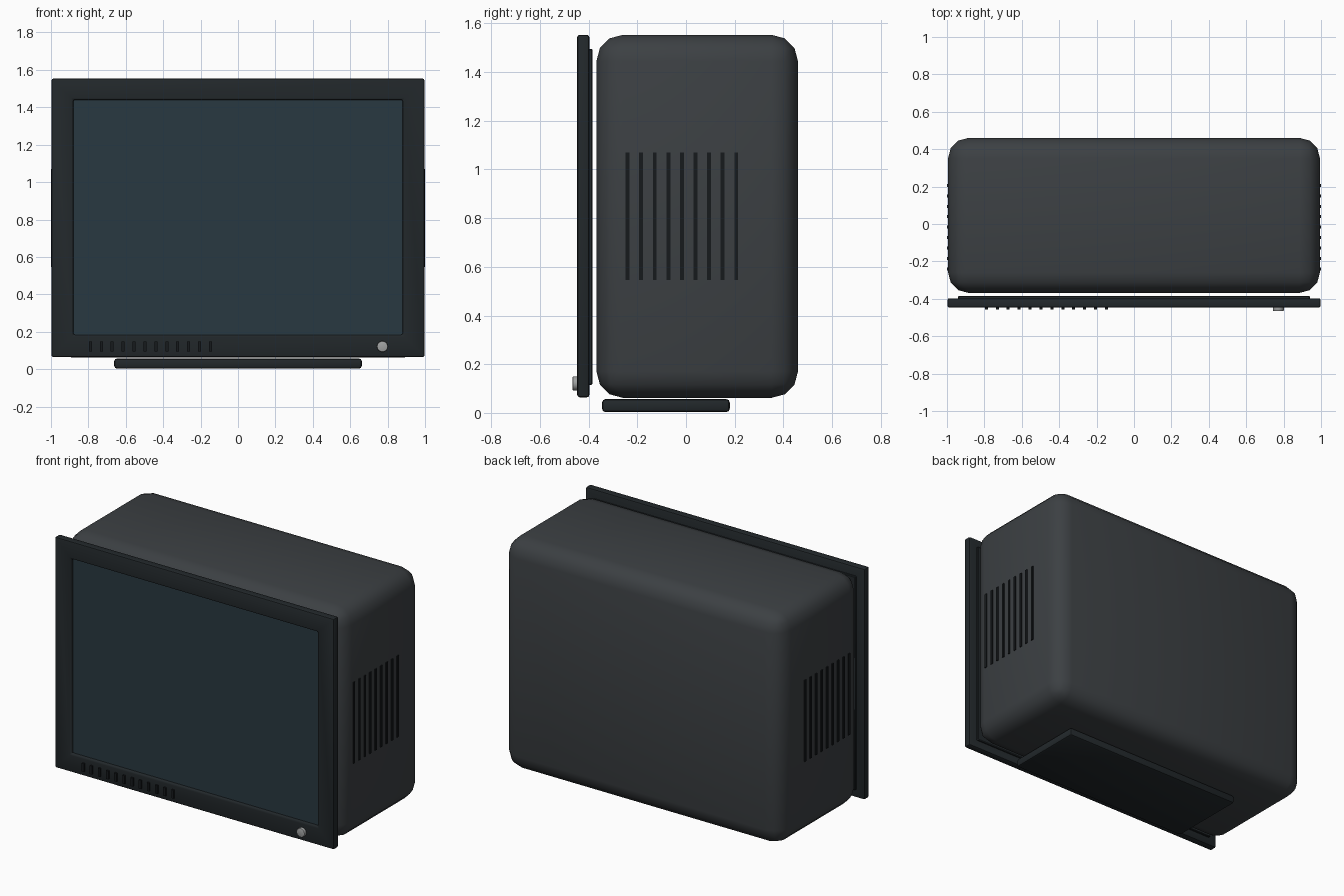
import bpy, bmesh, math

if "Cube" in bpy.data.objects:
    bpy.data.objects.remove(bpy.data.objects["Cube"])


def material(name, rgb):
    m = bpy.data.materials.new(name)
    m.diffuse_color = (*rgb, 1)
    m.use_nodes = True
    m.node_tree.nodes["Principled BSDF"].inputs["Base Color"].default_value = m.diffuse_color
    return m


CASE = material("case_grey", (0.045, 0.051, 0.056))
DARK = material("dark_plastic", (0.016, 0.021, 0.024))
BLACK = material("slot_black", (0.008, 0.010, 0.012))
GLASS = material("screen_glass", (0.022, 0.040, 0.052))
METAL = material("button_grey", (0.35, 0.36, 0.36))


def finish(ob, mat, bevel=0, segments=2, angle=40):
    ob.data.materials.append(mat)
    bpy.ops.object.select_all(action='DESELECT')
    bpy.context.view_layer.objects.active = ob
    ob.select_set(True)
    if bevel:
        mod = ob.modifiers.new("bevel", 'BEVEL')
        mod.width, mod.segments = bevel, segments
        bpy.ops.object.modifier_apply(modifier=mod.name)
    bpy.ops.object.shade_smooth_by_angle(angle=math.radians(angle))
    return ob


def box(name, x, y, z, mat, bevel=0, segments=2, angle=40):
    """Box from (min, max) ranges on each axis."""
    bpy.ops.mesh.primitive_cube_add(size=1)
    ob = bpy.context.object
    ob.name = name
    for v in ob.data.vertices:
        v.co = [r[0] + (c + 0.5) * (r[1] - r[0]) for c, r in zip(v.co, (x, y, z))]
    return finish(ob, mat, bevel, segments, angle)


def frame(name, outer, inner, y, mat, bevel):
    """Rectangular ring facing -y; outer and inner are (x0, x1, z0, z1)."""
    bm = bmesh.new()
    rings = []
    for x0, x1, z0, z1 in (outer, inner):
        for yy in y:
            rings.append([bm.verts.new((px, yy, pz)) for px, pz in
                          ((x0, z0), (x1, z0), (x1, z1), (x0, z1))])
    of, ob_, nf, nb = rings
    for a, b in ((of, nf), (nf, nb), (nb, ob_), (ob_, of)):
        for i in range(4):
            j = (i + 1) % 4
            bm.faces.new((a[i], a[j], b[j], b[i]))
    bmesh.ops.recalc_face_normals(bm, faces=bm.faces)
    me = bpy.data.meshes.new(name)
    bm.to_mesh(me)
    bm.free()
    ob = bpy.data.objects.new(name, me)
    bpy.context.collection.objects.link(ob)
    return finish(ob, mat, bevel)


# Rounded rear housing
box("rear_housing", (-0.994, 0.994), (-0.368, 0.46), (0.062, 1.553), CASE, 0.108, 3, 50)

# Front bezel, screen and the plate behind them
frame("front_bezel", (-0.997, 0.997, 0.064, 1.553), (-0.88, 0.88, 0.183, 1.44),
      (-0.447, -0.397), DARK, 0.01)
box("screen", (-0.89, 0.89), (-0.427, -0.392), (0.173, 1.45), GLASS)
box("bezel_back_plate", (-0.94, 0.94), (-0.405, -0.384), (0.115, 1.495), DARK, 0.004, 1)

# Low foot under the housing
box("base", (-0.662, 0.662), (-0.345, 0.18), (0.003, 0.057), DARK, 0.015)

# Side vent slats, both sides
for side in (-1, 1):
    for i in range(9):
        yc = -0.24 + i * 0.0558
        xs = sorted((side * 0.98, side * 1.0))
        box("vent_slat", xs, (yc - 0.008, yc + 0.008), (0.545, 1.07), BLACK)

# Row of small grille ribs on the lower bezel
for i in range(12):
    xc = -0.789 + i * 0.0583
    box("grille_rib", (xc - 0.008, xc + 0.008), (-0.458, -0.435), (0.095, 0.149), BLACK)

# Round power button
bpy.ops.mesh.primitive_cylinder_add(vertices=24, radius=0.029, depth=0.032,
                                    location=(0.772, -0.45, 0.121),
                                    rotation=(math.pi / 2, 0, 0))
button = bpy.context.object
button.name = "power_button"
finish(button, METAL, 0.004, 2)
